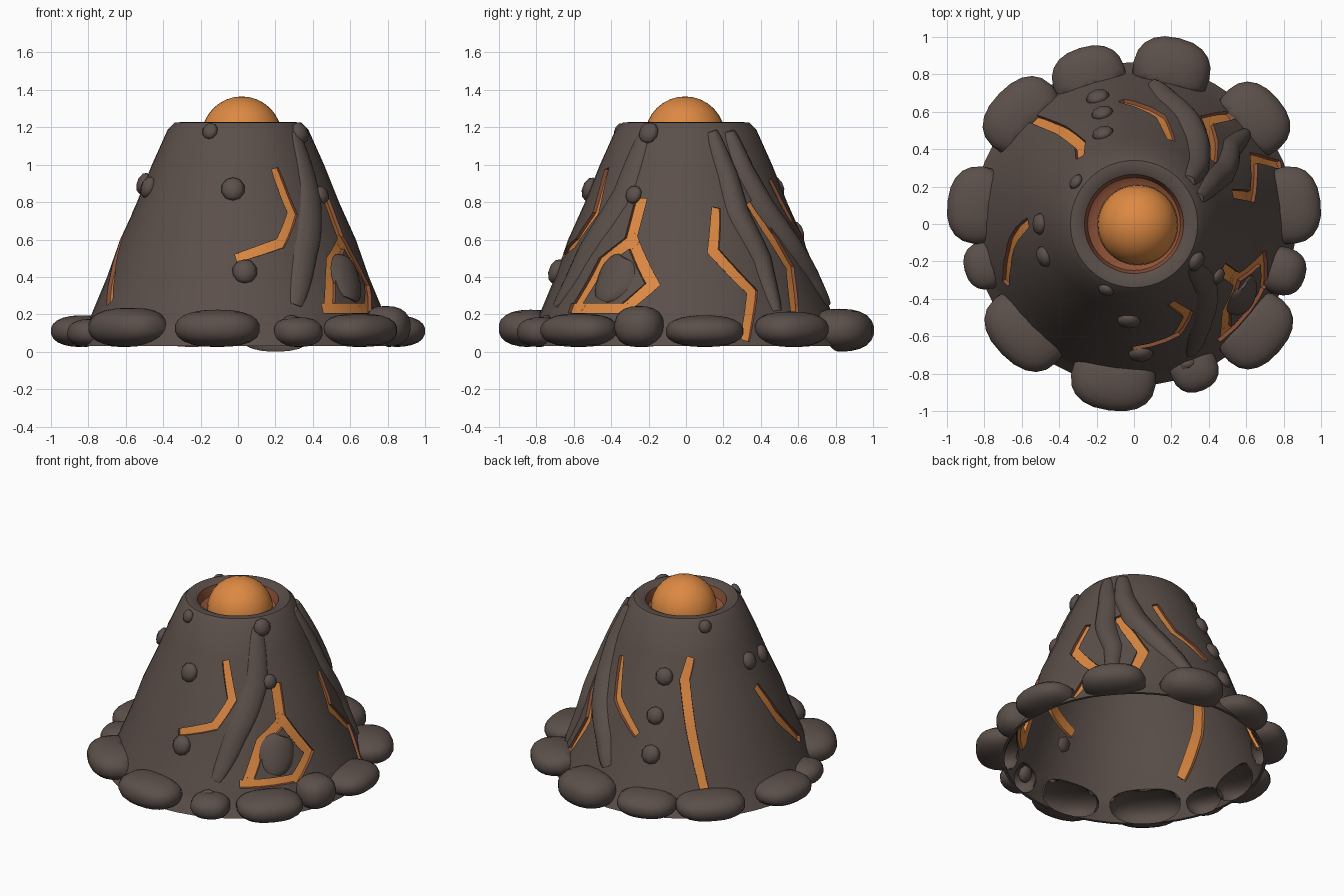
import bpy, bmesh, math
from mathutils import Matrix, Vector

cube = bpy.data.objects.get("Cube")
if cube:
    bpy.data.objects.remove(cube)


def material(name, rgb):
    m = bpy.data.materials.new(name)
    m.use_nodes = True
    m.diffuse_color = (*rgb, 1)
    bsdf = m.node_tree.nodes["Principled BSDF"]
    bsdf.inputs["Base Color"].default_value = (*rgb, 1)
    bsdf.inputs["Roughness"].default_value = 0.8
    return m


ROCK = material("dark brown rock", (0.105, 0.079, 0.069))
LAVA = material("orange lava", (0.72, 0.25, 0.055))
EMBER = material("dark red ember", (0.27, 0.085, 0.04))

# Cone outline as (radius, height), bottom to rim
OUTLINE = [(0.865, 0.03), (0.81, 0.13), (0.775, 0.22), (0.7, 0.4), (0.63, 0.6),
           (0.54, 0.8), (0.46, 1.0), (0.375, 1.19), (0.34, 1.225)]
SHELL = 0.02


def radius(z):
    z = min(max(z, OUTLINE[0][1]), OUTLINE[-1][1])
    for (r0, z0), (r1, z1) in zip(OUTLINE, OUTLINE[1:]):
        if z <= z1:
            return r0 + (r1 - r0) * (z - z0) / (z1 - z0)


def on_cone(angle, z, out=0):
    r = radius(z) + out
    return Vector((r * math.cos(angle), r * math.sin(angle), z))


def finish(name, bm, mats, sharp=40):
    bmesh.ops.recalc_face_normals(bm, faces=bm.faces)
    mesh = bpy.data.meshes.new(name)
    bm.to_mesh(mesh)
    bm.free()
    for m in mats:
        mesh.materials.append(m)
    ob = bpy.data.objects.new(name, mesh)
    bpy.context.collection.objects.link(ob)
    smooth(ob, sharp)
    return ob


def smooth(ob, sharp):
    bpy.ops.object.select_all(action="DESELECT")
    ob.select_set(True)
    bpy.context.view_layer.objects.active = ob
    bpy.ops.object.shade_smooth_by_angle(angle=math.radians(sharp))


def sweep(name, path, section, mat, taper=1.0, steps=6):
    """Sweep a (sideways, outward) section along (degrees, height) points on the cone."""
    pts = []
    for (a0, z0), (a1, z1) in zip(path, path[1:]):
        pts += [(a0 + (a1 - a0) * i / steps, z0 + (z1 - z0) * i / steps) for i in range(steps)]
    pts.append(path[-1])
    flat = [Vector((math.radians(a) * 0.65, z)) for a, z in pts]
    last = len(flat) - 1
    bm = bmesh.new()
    rings = []
    for i, (a, z) in enumerate(pts):
        before = (flat[max(i, 1)] - flat[max(i, 1) - 1]).normalized()
        after = (flat[min(i, last - 1) + 1] - flat[min(i, last - 1)]).normalized()
        t = (before + after).normalized()
        k = taper + (1 - taper) * math.sin(math.pi * i / last) ** 0.6
        side = k / max(t.dot(after), 0.6)
        ring = []
        for u, d in section:
            zz = z + t.x * u * side
            angle = math.radians(a) - t.y * u * side / radius(z)
            ring.append(bm.verts.new(on_cone(angle, zz, d * k if d > 0 else d)))
        rings.append(ring)
    n = len(section)
    for r0, r1 in zip(rings, rings[1:]):
        for j in range(n):
            bm.faces.new((r0[j], r0[(j + 1) % n], r1[(j + 1) % n], r1[j]))
    bm.faces.new(rings[0])
    bm.faces.new(rings[-1])
    return finish(name, bm, [mat])


# Hollow mountain with crater bowl, spun from one closed profile
bowl = [(0.3, 1.228), (0.265, 1.21), (0.248, 1.15), (0.215, 1.13), (0, 1.13)]
inside = [(0, 1.08), (0.3, 1.08)] + [(r - SHELL, z) for r, z in OUTLINE[6::-1]]
profile = OUTLINE + bowl + inside
bm = bmesh.new()
verts = [bm.verts.new((r, 0, z)) for r, z in profile]
edges = [bm.edges.new((a, b)) for a, b in zip(verts, verts[1:] + verts[:1])
         if a.co.x + b.co.x > 0]
bmesh.ops.spin(bm, geom=verts + edges, axis=(0, 0, 1), cent=(0, 0, 0),
               steps=48, angle=math.tau)
bmesh.ops.remove_doubles(bm, verts=bm.verts, dist=0.0005)
for f in bm.faces:
    c = f.calc_center_median()
    if c.z > 1.1 and c.xy.length < 0.262:
        f.material_index = 1
mountain = finish("mountain", bm, [ROCK, EMBER])


def carve(cutter):
    mod = mountain.modifiers.new("cut", "BOOLEAN")
    mod.object = cutter
    mod.operation = "DIFFERENCE"
    mod.solver = "EXACT"
    mod.material_mode = "TRANSFER"
    bpy.context.view_layer.objects.active = mountain
    bpy.ops.object.modifier_apply(modifier=mod.name)


# Glowing cracks: cut through the shell and backed with recessed lava
cracks = {
    "front": (0.028, [(-65, 0.98), (-59, 0.74), (-69, 0.58), (-91, 0.5)]),
    "loop_stem": (0.036, [(-27, 0.82), (-28.5, 0.57)]),
    "loop_left": (0.035, [(-26, 0.61), (-42, 0.48), (-51, 0.22)]),
    "loop_foot": (0.025, [(-54, 0.232), (-25, 0.232)]),
    "loop_right": (0.033, [(-27, 0.215), (-14.5, 0.36), (-28, 0.61)]),
    "right": (0.031, [(17, 0.77), (13, 0.54), (29, 0.32), (22, 0.06)]),
    "back_right": (0.036, [(39, 0.8), (55, 0.45), (48, 0.2)]),
    "back": (0.03, [(66, 0.92), (76, 0.68), (87, 0.59), (96, 0.5)]),
    "back_left": (0.032, [(129, 1.0), (124, 0.86), (128, 0.56), (136, 0.07)]),
    "left": (0.035, [(179, 0.74), (189, 0.5), (205, 0.26)]),
}


def box(w, low, high):
    return [(-w, low), (w, low), (w, high), (-w, high)]


for name, (width, path) in cracks.items():
    taper = 1.0 if "loop" in name else 0.75
    cutter = sweep(name + "_cutter", path, box(width, -0.12, 0.06), EMBER, taper)
    carve(cutter)
    bpy.data.objects.remove(cutter)
    sweep(name + "_lava_crack", path, box(width + 0.006, -0.04, -0.021), LAVA, taper)

# Soft swellings running down the slopes: half width, height, path
ridges = {
    "front_right": (0.085, 0.025, [(-36, 1.17), (-41, 0.85), (-56, 0.54), (-66, 0.25)]),
    "back_right": (0.085, 0.05, [(38, 1.18), (42, 0.98), (51, 0.78), (63, 0.58), (74, 0.42), (82, 0.26)]),
    "right": (0.075, 0.04, [(22, 1.18), (28, 0.95), (30, 0.75), (38, 0.5), (39, 0.22)]),
    "island": (0.125, 0.035, [(-29, 0.5), (-33, 0.4), (-37, 0.28)]),
}
for name, (w, h, path) in ridges.items():
    arch = [(w * i / 4, h * math.cos(math.pi * i / 8) if abs(i) < 4 else -0.012)
            for i in range(-4, 5)] + [(0, -0.014)]
    sweep(name + "_ridge", path, arch, ROCK, 0.45)


def lump(name, spot, size, turn, floor=0.0, segments=8, power=1.0):
    """Squared-off ellipsoid with a flat bottom."""
    bm = bmesh.new()
    bmesh.ops.create_uvsphere(bm, u_segments=segments, v_segments=segments // 2 + 1, radius=1)
    for v in bm.verts:
        v.co = [math.copysign(abs(c) ** power, c) for c in v.co]
    bmesh.ops.transform(bm, verts=bm.verts, matrix=Matrix.Translation(spot) @ turn
                        @ Matrix.Diagonal((*size, 1)))
    for v in bm.verts:
        v.co.z = max(v.co.z, floor)
    return finish(name, bm, [ROCK], 60)


def hollow_out(ob, floor):
    """Open the bottom and drop the part of a lump that lies inside the mountain."""
    bm = bmesh.new()
    bm.from_mesh(ob.data)
    buried = set()
    for v in bm.verts:
        push = (radius(v.co.z) - SHELL) / v.co.xy.length
        if push > 1:
            v.co.x *= push
            v.co.y *= push
            buried.add(v)
    drop = [f for f in bm.faces if all(v in buried for v in f.verts)
            or all(v.co.z < floor + 0.001 for v in f.verts)]
    bmesh.ops.delete(bm, geom=drop, context="FACES")
    bm.to_mesh(ob.data)
    bm.free()


# Boulder ring around the foot, open to the hollow: x, y, half length, half depth, top
boulders = [
    (0.2, 0.82, 0.21, 0.18, 0.21), (-0.24, 0.78, 0.2, 0.17, 0.2),
    (0.64, 0.56, 0.21, 0.17, 0.22), (0.83, 0.1, 0.21, 0.17, 0.2),
    (0.79, -0.25, 0.13, 0.13, 0.25), (0.65, -0.57, 0.22, 0.17, 0.21),
    (0.32, -0.77, 0.13, 0.13, 0.19), (-0.11, -0.83, 0.23, 0.17, 0.23),
    (-0.58, -0.57, 0.24, 0.18, 0.24), (-0.79, -0.22, 0.13, 0.12, 0.18),
    (-0.83, 0.1, 0.21, 0.17, 0.2), (-0.6, 0.58, 0.23, 0.17, 0.21),
]
for i, (x, y, length, depth, top) in enumerate(boulders):
    floor = 0.0 if i == 0 else 0.025
    turn = Matrix.Rotation(math.atan2(y, x), 4, "Z")
    boulder = lump(f"boulder_{i + 1}", (x, y, top / 2 + 0.01),
                   (depth, length, top / 2 - floor + 0.01), turn, floor, 20, 0.85)
    carve(boulder)
    hollow_out(boulder, floor)
smooth(mountain, 35)

# Pebbles on the slopes and knobs on the rim: degrees, height, size
pebbles = [(-93, 0.87, 0.065), (-87, 0.43, 0.068), (106, 0.4, 0.065), (106, 0.64, 0.06),
           (109, 0.88, 0.06), (180, 0.9, 0.06), (200, 0.88, 0.06), (-69, 0.14, 0.06),
           (-32, 0.84, 0.05), (-31, 1.17, 0.06), (-113, 1.18, 0.045), (144, 1.18, 0.045)]
for i, (deg, z, s) in enumerate(pebbles):
    a = math.radians(deg)
    turn = Matrix.Rotation(a, 4, "Z") @ Matrix.Rotation(-0.35, 4, "Y")
    lump(f"pebble_{i + 1}", on_cone(a, z, 0.005), (s * 0.6, s, s), turn)

# Lava dome in the crater
bm = bmesh.new()
bmesh.ops.create_uvsphere(bm, u_segments=32, v_segments=16, radius=0.215,
                          matrix=Matrix.Translation((0.02, -0.005, 1.15)))
bmesh.ops.bisect_plane(bm, geom=bm.verts[:] + bm.edges[:] + bm.faces[:],
                       plane_co=(0, 0, 1.12), plane_no=(0, 0, -1), clear_outer=True)
finish("lava_dome", bm, [LAVA], 60)
